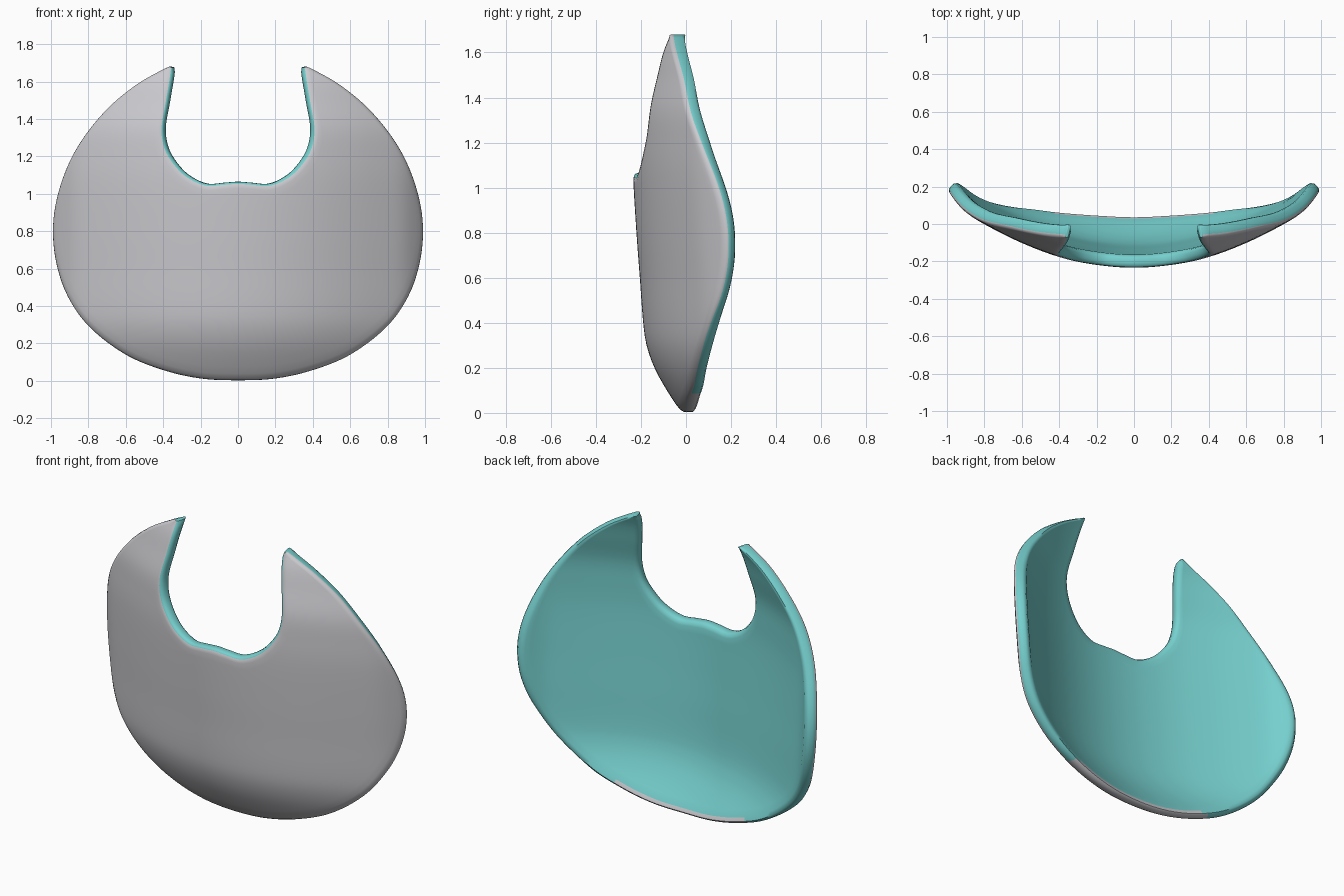
import bpy, bmesh, math
from mathutils import Vector

if "Cube" in bpy.data.objects:
    bpy.data.objects.remove(bpy.data.objects["Cube"])


def interp(knots, vals, u):
    """Smooth curve through values at uneven knots (cubic Hermite)."""
    n = len(knots)
    u = min(max(u, knots[0]), knots[-1])
    i = 0
    while i < n - 2 and u > knots[i + 1]:
        i += 1

    def tangent(k):
        a, b = max(k - 1, 0), min(k + 1, n - 1)
        return (vals[b] - vals[a]) / (knots[b] - knots[a])
    h = knots[i + 1] - knots[i]
    t = (u - knots[i]) / h
    return (vals[i] * (2 * t**3 - 3 * t**2 + 1) + tangent(i) * (h * (t**3 - 2 * t**2 + t))
            + vals[i + 1] * (3 * t**2 - 2 * t**3) + tangent(i + 1) * (h * (t**3 - t**2)))


def mirrored_curve(half, count):
    """Mirror a half outline across x = 0 and sample it evenly."""
    pts = [Vector((-x, z)) for x, z in reversed(half[1:])] + [Vector(p) for p in half]
    knots = [0.0]
    for a, b in zip(pts, pts[1:]):
        knots.append(knots[-1] + (b - a).length)
    return [interp(knots, pts, knots[-1] * k / count) for k in range(count + 1)]


def material(name, color):
    m = bpy.data.materials.new(name)
    m.diffuse_color = (*color, 1)
    m.use_nodes = True
    m.node_tree.nodes["Principled BSDF"].inputs["Base Color"].default_value = m.diffuse_color
    return m


# Outlines (x, z): outer edge and neck opening, right half
OUTER = [(0, 0.003), (0.2, 0.012), (0.4, 0.055), (0.6, 0.135), (0.8, 0.285), (0.92, 0.45),
         (0.98, 0.62), (1.0, 0.8), (0.98, 0.97), (0.92, 1.15), (0.83, 1.305), (0.7, 1.46),
         (0.55, 1.583), (0.42, 1.658), (0.372, 1.68)]
NECK = [(0, 1.065), (0.07, 1.06), (0.17, 1.055), (0.27, 1.10), (0.34, 1.17), (0.385, 1.25),
        (0.4, 1.35), (0.375, 1.5), (0.35, 1.65), (0.354, 1.675)]

# Front surface depth = bow across x + bulge along z
BOW_X = [-0.2, 0, 0.2, 0.4, 0.6, 0.8, 0.9, 1.0]
BOW_Y = [0.015, 0, 0.015, 0.06, 0.135, 0.235, 0.30, 0.40]
BULGE_Z = [0, 0.1, 0.2, 0.3, 0.4, 0.6, 0.8, 1.06, 1.2, 1.35, 1.5, 1.6, 1.68]
BULGE_Y = [-0.02, -0.085, -0.14, -0.175, -0.19, -0.205, -0.22, -0.235, -0.235, -0.225,
           -0.185, -0.155, -0.12]
THICK = 0.07


def place(p, w):
    """Point of the shell at outline position p, w = 0 front, 1 back."""
    x, z = p
    ax = min(abs(x), 0.99)
    slope = (interp(BOW_X, BOW_Y, ax + 0.01) - interp(BOW_X, BOW_Y, ax - 0.01)) / 0.02
    y = interp(BOW_X, BOW_Y, abs(x)) + interp(BULGE_Z, BULGE_Y, z)
    k = THICK * w / math.sqrt(1 + slope * slope)
    return Vector((x - math.copysign(slope * k, x), y + k, z))


# Rounded rim profile: (distance in from the edge, depth)
RIM = [(0.035, 0), (0.012, 0.05), (0.002, 0.18), (0, 0.4), (0, 0.7), (0.01, 0.92), (0.03, 1)]
STEPS, ACROSS = 144, 26

outer = mirrored_curve(OUTER, STEPS)
neck = mirrored_curve(NECK, STEPS)

bm = bmesh.new()
rings = []
for a, b in zip(outer, neck):
    length = (b - a).length
    shrink = min(1.0, length * 0.42 / 0.035)

    def at(d, w):
        return place(a.lerp(b, d / length), w)
    ring = [at(d * shrink, w) for d, w in reversed(RIM)]            # outer rim, back to front
    d0, d1 = 0.035 * shrink, 0.03 * shrink
    ring += [at(d0 + (length - 2 * d0) * i / ACROSS, 0) for i in range(1, ACROSS)]
    ring += [at(length - d * shrink, w) for d, w in RIM]            # neck rim, front to back
    ring += [at(length - d1 - (length - 2 * d1) * i / ACROSS, 1) for i in range(1, ACROSS)]
    rings.append([bm.verts.new(v) for v in ring])

n, r = len(rings[0]), len(RIM)
front_first, front_last = r - 3, r + ACROSS      # grey front wraps onto the rim
for ra, rb in zip(rings, rings[1:]):
    for i in range(n):
        j = (i + 1) % n
        f = bm.faces.new((ra[i], ra[j], rb[j], rb[i]))
        low_rim = i < r - 1 and f.calc_center_median().z < 0.09
        f.material_index = 0 if front_first <= i < front_last or low_rim else 1
        f.smooth = True
# Strap tips
for ring in (rings[0], rings[-1]):
    bm.faces.new(ring).material_index = 1
bmesh.ops.recalc_face_normals(bm, faces=bm.faces[:])

mesh = bpy.data.meshes.new("bib")
bm.to_mesh(mesh)
bm.free()
mesh.materials.append(material("light grey cloth", (0.60, 0.60, 0.63)))
mesh.materials.append(material("teal lining", (0.18, 0.63, 0.62)))
bib = bpy.data.objects.new("bib", mesh)
bpy.context.collection.objects.link(bib)
bpy.context.view_layer.objects.active = bib
bib.select_set(True)
bpy.ops.object.shade_smooth_by_angle(angle=math.radians(50))
